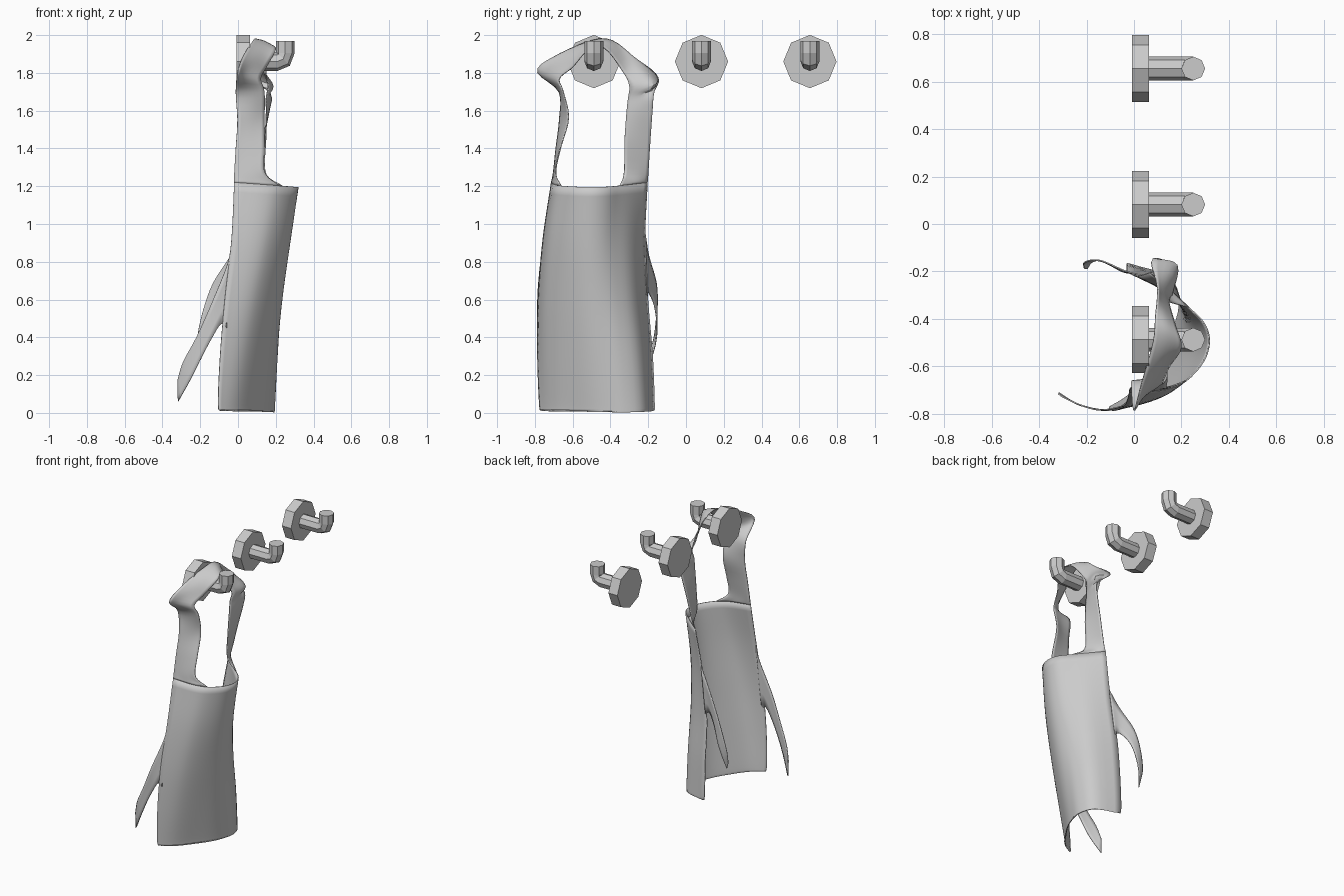
import bpy, bmesh
from math import sin, cos, pi
from mathutils import Vector


def catmull(pts, n):
    """Sample n + 1 points along a smooth curve through pts."""
    p = [Vector(v) for v in pts]
    p = [2 * p[0] - p[1]] + p + [2 * p[-1] - p[-2]]
    out = []
    for k in range(n + 1):
        u = k / n * (len(p) - 3)
        i = min(int(u), len(p) - 4)
        t = u - i
        a, b, c, d = p[i:i + 4]
        out.append(0.5 * (2 * b + (c - a) * t + (2 * a - 5 * b + 4 * c - d) * t * t
                          + (3 * b - a - 3 * c + d) * t ** 3))
    return out


def cloth(name, rows, across, along):
    """Loft a thin smooth sheet through rows of control points."""
    cols = list(zip(*[catmull(r, across) for r in rows]))
    grid = [catmull(c, along) for c in cols]
    bm = bmesh.new()
    vs = [[bm.verts.new(v) for v in line] for line in grid]
    for i in range(across):
        for j in range(along):
            bm.faces.new((vs[i][j], vs[i + 1][j], vs[i + 1][j + 1], vs[i][j + 1]))
    ob = finish(name, bm)
    mod = ob.modifiers.new("thickness", 'SOLIDIFY')
    mod.thickness, mod.offset = 0.006, 0
    bpy.context.view_layer.objects.active = ob
    ob.select_set(True)
    bpy.ops.object.shade_smooth_by_angle()
    ob.select_set(False)
    return ob


def finish(name, bm):
    bmesh.ops.recalc_face_normals(bm, faces=bm.faces)
    me = bpy.data.meshes.new(name)
    bm.to_mesh(me)
    bm.free()
    ob = bpy.data.objects.new(name, me)
    bpy.context.collection.objects.link(ob)
    return ob


def tube(name, path, radius, y, sides=8, phase=0.0):
    """Faceted tube in the xz plane; path items are (x, z, tilt)."""
    bm = bmesh.new()
    rings = []
    for x, z, tilt in path:
        ring = []
        for k in range(sides):
            a = 2 * pi * k / sides + phase
            h = radius * cos(a)
            ring.append(bm.verts.new((x - h * sin(tilt), y + radius * sin(a), z + h * cos(tilt))))
        rings.append(ring)
    for r, q in zip(rings, rings[1:]):
        for k in range(sides):
            m = (k + 1) % sides
            bm.faces.new((r[k], r[m], q[m], q[k]))
    bm.faces.new(rings[0])
    bm.faces.new(rings[-1])
    return finish(name, bm)


# Three wall hooks: octagonal plate and upturned peg
for y in (-0.488, 0.082, 0.656):
    tube("hook_plate", [(-0.008, 1.86, 0), (0.064, 1.86, 0)], 0.141, y)
    tube("hook_peg", [(0.06, 1.86, 0), (0.208, 1.86, 0), (0.239, 1.873, pi / 4),
                      (0.25, 1.905, pi / 2), (0.25, 1.968, pi / 2)], 0.05, y)

# Apron panel: the bib section blends into a twisted hem section
bib = [(0, 0), (0.45, 0.03), (0.7, 0.1), (0.92, 0.26), (1, 0.43),
       (0.92, 0.58), (0.68, 0.71), (0.4, 0.84), (0, 1)]
hem = [(0, 0), (0.2, 0.063), (0.36, 0.14), (0.55, 0.27), (0.78, 0.435),
       (0.92, 0.58), (0.99, 0.74), (0.78, 0.91), (0, 1)]
levels = [  # z, left edge x, right edge x, middle x, left y, right y, edge lift
    (1.195, -0.02, 0.07, 0.318, -0.712, -0.205, 0.025),
    (0.9, -0.035, 0.02, 0.288, -0.757, -0.218, 0.015),
    (0.6, -0.07, -0.025, 0.255, -0.782, -0.203, 0),
    (0.3, -0.095, -0.03, 0.225, -0.785, -0.178, 0),
    (0.04, -0.105, -0.03, 0.197, -0.775, -0.168, 0),
    (0.003, -0.085, -0.01, 0.193, -0.765, -0.172, 0.012)]
rows = []
for z, xl, xr, xm, yl, yr, lift in levels:
    f, row = z / 1.195, []
    for b, h in zip(bib, hem):
        s, t = Vector(h).lerp(Vector(b), f)
        base = xl + (xr - xl) * t
        row.append((base + (xm - base) * s, yl + (yr - yl) * t, z + lift * (1 - s)))
    rows.append(row)
cloth("apron_panel", rows, 32, 30)

# Neck strap: up the left side, over the hook, down the right side
left_side = [
    rows[0][:3],
    [(-0.02, -0.702, 1.27), (0.065, -0.70, 1.27), (0.143, -0.69, 1.27)],
    [(-0.012, -0.688, 1.4), (0.065, -0.678, 1.4), (0.14, -0.665, 1.4)],
    [(-0.003, -0.67, 1.55), (0.07, -0.65, 1.55), (0.14, -0.622, 1.56)],
    [(-0.012, -0.672, 1.7), (0.065, -0.665, 1.7), (0.14, -0.65, 1.7)],
    [(0.0, -0.788, 1.81), (0.04, -0.73, 1.79), (0.12, -0.67, 1.77)],
    [(0.03, -0.68, 1.895), (0.09, -0.64, 1.87), (0.15, -0.60, 1.83)]]
right_side = [
    [(0.08, -0.50, 1.97), (0.14, -0.50, 1.955), (0.20, -0.52, 1.92)],
    [(0.09, -0.39, 1.97), (0.13, -0.40, 1.955), (0.175, -0.43, 1.93)],
    [(0.1, -0.27, 1.88), (0.12, -0.29, 1.84), (0.147, -0.33, 1.80)],
    [(0.075, -0.15, 1.78), (0.18, -0.175, 1.74), (0.16, -0.30, 1.73)],
    [(0.17, -0.17, 1.69), (0.165, -0.24, 1.68), (0.15, -0.306, 1.67)],
    [(0.165, -0.177, 1.6), (0.162, -0.245, 1.6), (0.15, -0.315, 1.59)],
    [(0.13, -0.188, 1.45), (0.138, -0.255, 1.45), (0.147, -0.325, 1.45)],
    [(0.09, -0.2, 1.27), (0.117, -0.265, 1.27), (0.145, -0.328, 1.27)],
    rows[0][:-4:-1]]
cloth("neck_strap", left_side + right_side, 8, 64)

# Waist ties drooping back from the panel edges
cloth("left_tie", [
    [(-0.03, -0.752, 0.92), (-0.06, -0.781, 0.45)],
    [(-0.055, -0.77, 0.79), (-0.09, -0.784, 0.47)],
    [(-0.14, -0.785, 0.58), (-0.13, -0.785, 0.41)],
    [(-0.22, -0.766, 0.40), (-0.19, -0.775, 0.30)],
    [(-0.29, -0.735, 0.27), (-0.25, -0.755, 0.18)],
    [(-0.32, -0.715, 0.17), (-0.317, -0.713, 0.06)]], 4, 20)
cloth("right_tie", [
    [(0.03, -0.217, 0.95), (-0.01, -0.208, 0.62)],
    [(-0.04, -0.197, 0.83), (-0.05, -0.2, 0.64)],
    [(-0.13, -0.158, 0.69), (-0.11, -0.168, 0.57)],
    [(-0.18, -0.153, 0.56), (-0.15, -0.153, 0.46)],
    [(-0.212, -0.165, 0.42), (-0.18, -0.163, 0.36)],
    [(-0.21, -0.187, 0.33), (-0.197, -0.187, 0.28)]], 4, 20)
